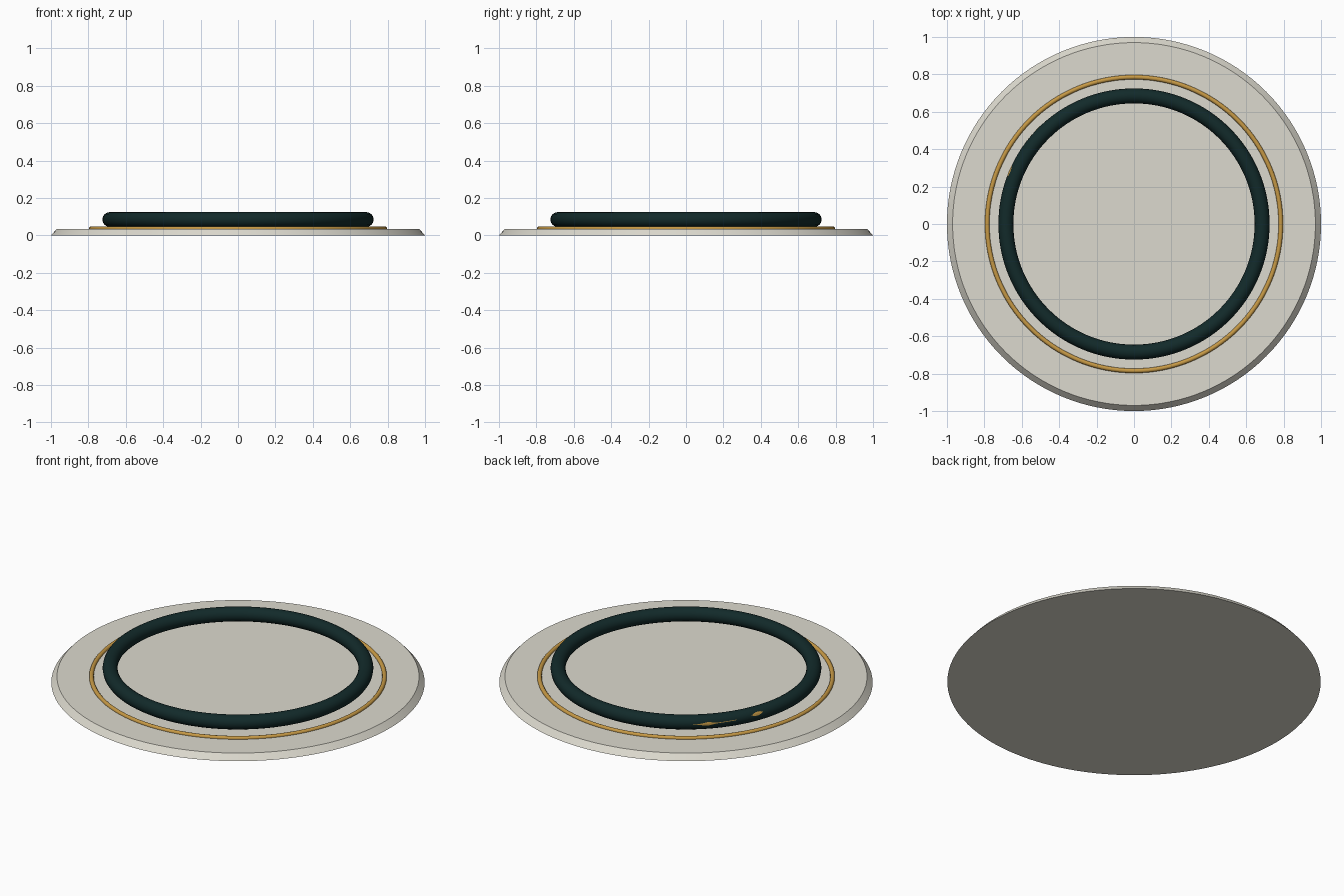
import bpy, bmesh, math

if "Cube" in bpy.data.objects:
    bpy.data.objects.remove(bpy.data.objects["Cube"])


def material(name, rgb):
    m = bpy.data.materials.new(name)
    m.diffuse_color = (*rgb, 1)
    m.use_nodes = True
    m.node_tree.nodes["Principled BSDF"].inputs["Base Color"].default_value = m.diffuse_color
    return m


STONE = material("pale stone", (0.72, 0.70, 0.62))
GOLD = material("gold", (0.57, 0.32, 0.06))
GREEN = material("dark green", (0.006, 0.023, 0.023))


def finish(name, mat, smooth=True):
    ob = bpy.context.object
    ob.name = name
    ob.data.materials.append(mat)
    if smooth:
        bpy.ops.object.shade_smooth_by_angle(angle=math.radians(35))
    return ob


def ring(name, major, minor, z, mat, sides):
    bpy.ops.mesh.primitive_torus_add(major_radius=major, minor_radius=minor,
                                     major_segments=128, minor_segments=sides,
                                     location=(0, 0, z))
    return finish(name, mat)


# Round plate with a sloping rim
bpy.ops.mesh.primitive_cone_add(vertices=128, radius1=1.0, radius2=0.97,
                                depth=0.034, location=(0, 0, 0.017))
finish("plate", STONE)

# Thin gold trim and thick dark band
ring("gold_trim", 0.785, 0.012, 0.036, GOLD, 12)
ring("dark_band", 0.685, 0.04, 0.085, GREEN, 16)


# Thin gold flecks lying on the outside of the dark band
def fleck(name, a0, a1, tilt0, tilt1, half, steps=16):
    bm = bmesh.new()
    rows = []
    for i in range(steps + 1):
        t = i / steps
        a = math.radians(a0 + (a1 - a0) * t)
        mid = tilt0 + (tilt1 - tilt0) * t
        w = half(t) + 0.5
        row = []
        for k in (-1, 0, 1):
            p = math.radians(mid + k * w)
            r = 0.685 + 0.0412 * math.cos(p)
            row.append(bm.verts.new((r * math.cos(a), r * math.sin(a),
                                     0.085 + 0.0412 * math.sin(p))))
        rows.append(row)
    for lo, hi in zip(rows, rows[1:]):
        for k in range(2):
            bm.faces.new((lo[k], hi[k], hi[k + 1], lo[k + 1]))
    bmesh.ops.recalc_face_normals(bm, faces=bm.faces)
    me = bpy.data.meshes.new(name)
    bm.to_mesh(me)
    bm.free()
    ob = bpy.data.objects.new(name, me)
    me.materials.append(GOLD)
    bpy.context.collection.objects.link(ob)


fleck("long_gold_fleck", 128, 147, 2, 10,
      lambda t: 2 + 11 * math.exp(-((t - 0.33) / 0.14) ** 2))
fleck("short_gold_fleck", 154, 160, 20, 26,
      lambda t: 14 * math.sin(math.pi * t))
